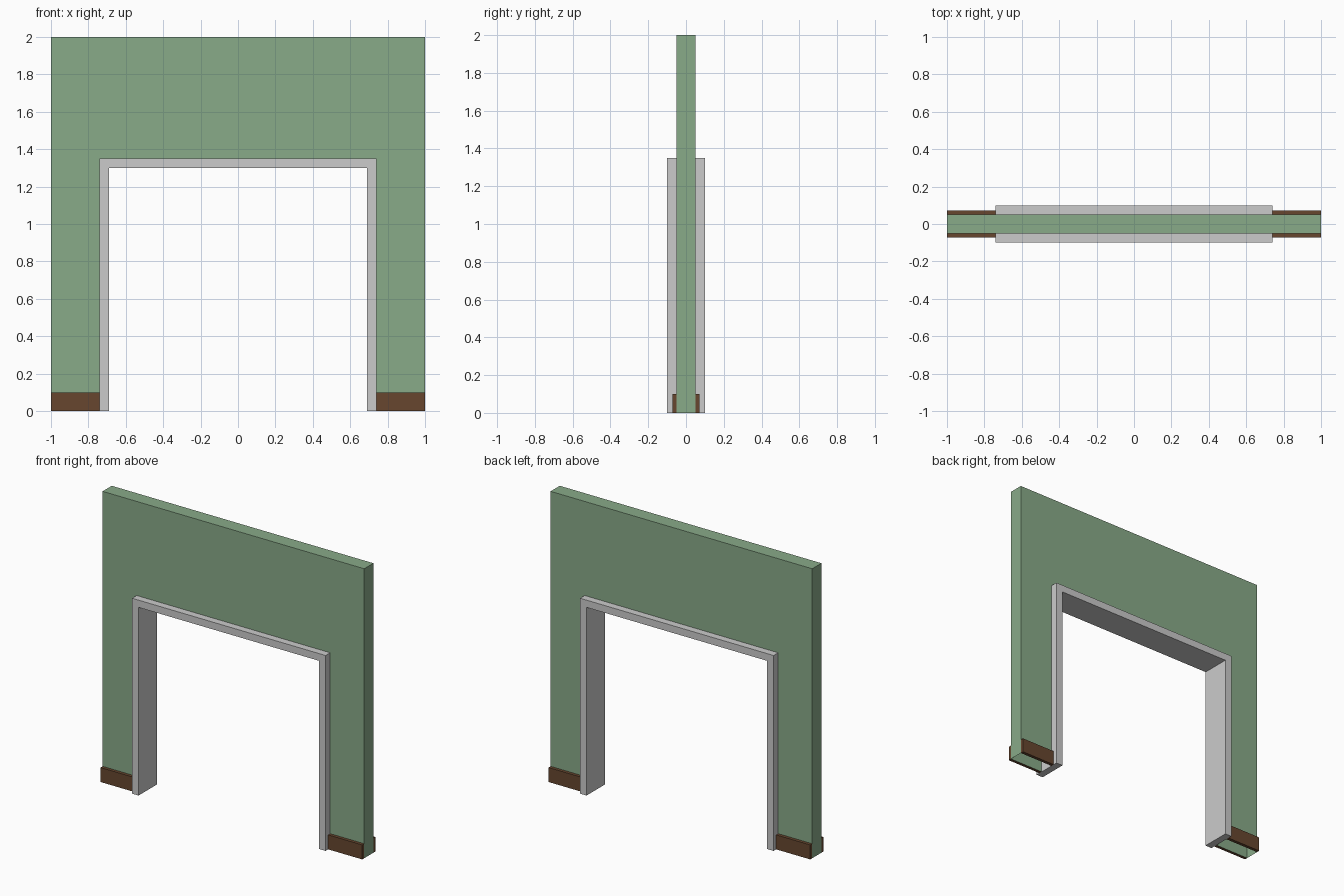
import bpy
import bmesh

if "Cube" in bpy.data.objects:
    bpy.data.objects.remove(bpy.data.objects["Cube"])


def material(name, color):
    mat = bpy.data.materials.new(name)
    mat.diffuse_color = (*color, 1)
    mat.use_nodes = True
    mat.node_tree.nodes["Principled BSDF"].inputs["Base Color"].default_value = mat.diffuse_color
    return mat


def finish(bm, name, mat=None):
    mesh = bpy.data.meshes.new(name)
    bm.to_mesh(mesh)
    bm.free()
    obj = bpy.data.objects.new(name, mesh)
    bpy.context.collection.objects.link(obj)
    if mat:
        mesh.materials.append(mat)
    return obj


def arch(name, outer, outer_top, inner, inner_top, half_depth, mat=None, shell=False):
    """Extruded U-shaped profile; a shell has only its front, back, ends and top."""
    profile = [(-outer, 0), (-outer, outer_top), (outer, outer_top), (outer, 0),
               (inner, 0), (inner, inner_top), (-inner, inner_top), (-inner, 0)]
    bm = bmesh.new()
    front, back = ([bm.verts.new((x, y, z)) for x, z in profile]
                   for y in (-half_depth, half_depth))
    bm.faces.new(front)
    bm.faces.new(back[::-1])
    for i in range(3 if shell else 8):
        j = (i + 1) % 8
        bm.faces.new((front[j], front[i], back[i], back[j]))
    bmesh.ops.recalc_face_normals(bm, faces=bm.faces)
    return finish(bm, name, mat)


def board(name, lo, hi, mat):
    """Box without the hidden face that lies flush against the wall."""
    bm = bmesh.new()
    bmesh.ops.create_cube(bm, size=1)
    for v in bm.verts:
        v.co = [(a + b) / 2 + c * (b - a) for a, b, c in zip(lo, hi, v.co)]
    wall_side = min(bm.faces, key=lambda f: abs(f.calc_center_median().y))
    flush = [f for f in bm.faces
             if abs(f.normal.y) > 0.9 and abs(abs(f.calc_center_median().y) - 0.05) < 1e-4]
    bmesh.ops.delete(bm, geom=flush or [wall_side], context='FACES_ONLY')
    return finish(bm, name, mat)


green = material("green_paint", (0.25, 0.405, 0.25))
brown = material("dark_wood", (0.135, 0.062, 0.028))

# Wall: open underneath and around the doorway, where the frame closes it
arch("wall", 1.0, 2.0, 0.74, 1.35, 0.05, green, shell=True)

# Door frame
arch("door_frame", 0.74, 1.35, 0.69, 1.30, 0.10)

# Baseboards on both faces, either side of the doorway
for side, x in (("left", -1.0), ("right", 0.74)):
    for face, y in (("front", -0.072), ("back", 0.05)):
        board(f"baseboard_{face}_{side}", (x, y, 0), (x + 0.26, y + 0.022, 0.10), brown)
